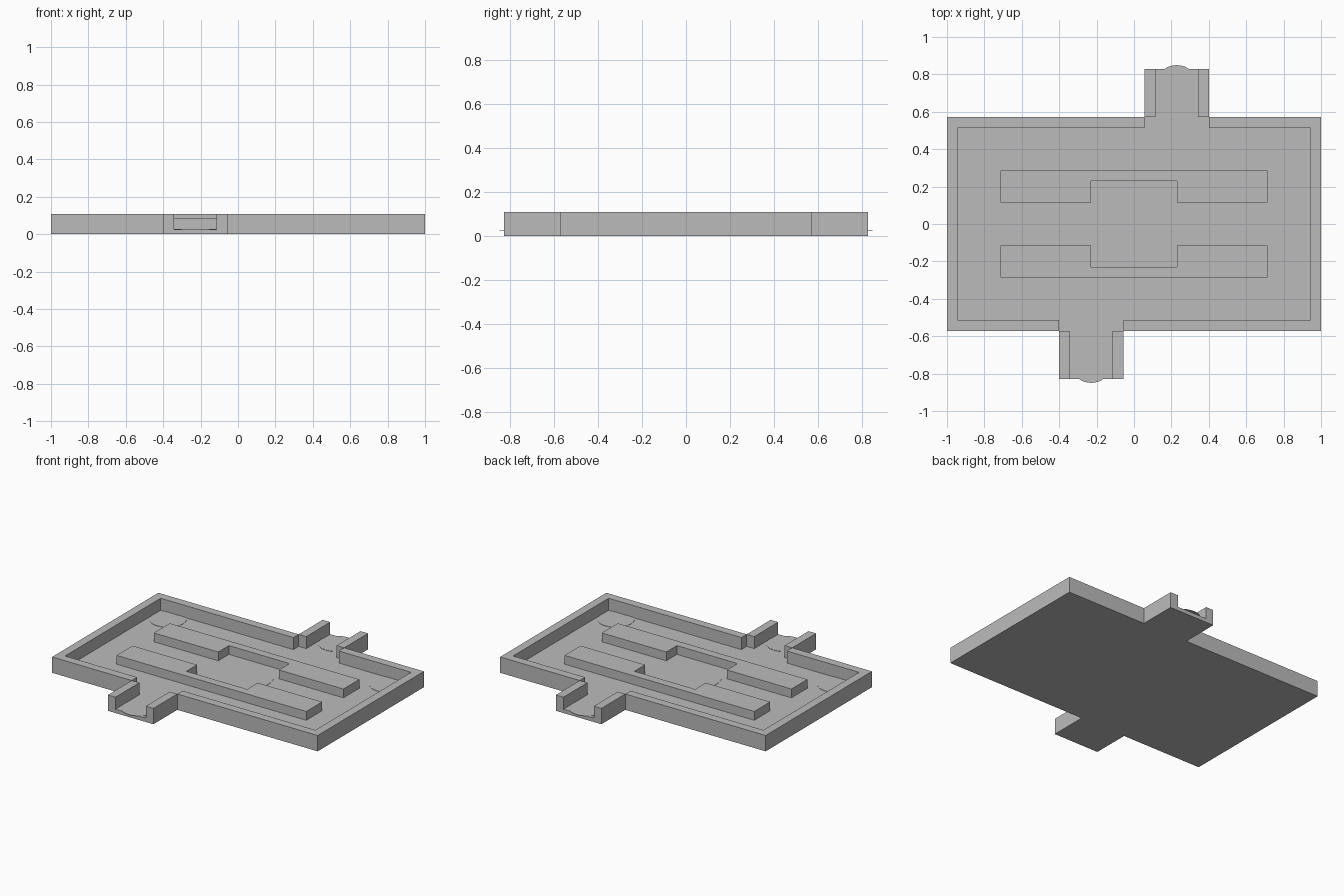
import bpy, bmesh, math

if "Cube" in bpy.data.objects:
    bpy.data.objects.remove(bpy.data.objects["Cube"])

U = 2 / 35                       # plan module: the tray is 35 x 20 modules
FLOOR, WALL, BLOCK = 0.026, 0.108, 0.086

grey = bpy.data.materials.new("plain grey")
grey.diffuse_color = (0.5, 0.5, 0.5, 1)
grey.use_nodes = True
grey.node_tree.nodes["Principled BSDF"].inputs["Base Color"].default_value = grey.diffuse_color


def prism(name, outline, z0, z1, turn=False):
    """Extrude a plan outline (in modules) between two heights; turn = rotate half a circle."""
    s = -U if turn else U
    bm = bmesh.new()
    base = bm.faces.new([bm.verts.new((x * s, y * s, z0)) for x, y in outline])
    top = bmesh.ops.extrude_face_region(bm, geom=[base])["geom"]
    for v in top:
        if isinstance(v, bmesh.types.BMVert):
            v.co.z = z1
    bmesh.ops.recalc_face_normals(bm, faces=bm.faces)
    mesh = bpy.data.meshes.new(name)
    bm.to_mesh(mesh)
    bm.free()
    mesh.materials.append(grey)
    ob = bpy.data.objects.new(name, mesh)
    bpy.context.collection.objects.link(ob)
    return ob


def rect(x0, x1, y0, y1):
    return [(x0, y0), (x1, y0), (x1, y1), (x0, y1)]


def disc(name, x, y, r):
    pts = [(x + r * math.cos(a * math.tau / 48), y + r * math.sin(a * math.tau / 48))
           for a in range(48)]
    prism(name, pts, FLOOR - 0.001, FLOOR + 0.002)


# floor with a porch at the front and the back
prism("floor", [(-17.5, -10), (-7, -10), (-7, -14.5), (-1, -14.5), (-1, -10), (17.5, -10),
                (17.5, 10), (7, 10), (7, 14.5), (1, 14.5), (1, 10), (-17.5, 10)], 0, FLOOR)

# everything else repeats under a half turn
for side, turn in (("back", False), ("front", True)):
    # L-shaped outer wall: short run, corner, side, corner, long run
    prism(side + "_outer_wall",
          [(1, 10), (-17.5, 10), (-17.5, -10), (-16.5, -10), (-16.5, 9), (1, 9)],
          FLOOR, WALL, turn)
    prism(side + "_short_wall", rect(7, 16.5, 9, 10), FLOOR, WALL, turn)
    # porch walls
    prism(side + "_porch_wall_inner", rect(1, 2, 10, 14.5), FLOOR, WALL, turn)
    prism(side + "_porch_wall_outer", rect(6, 7, 10, 14.5), FLOOR, WALL, turn)
    # U-shaped raised block
    prism(side + "_block", [(-12.5, 2), (-4, 2), (-4, 4), (4, 4), (4, 2), (12.5, 2),
                            (12.5, 5), (-12.5, 5)], FLOOR, BLOCK, turn)
    # floor spots
    s = -1 if turn else 1
    disc(side + "_porch_spot", 4 * s, 12.86 * s, 2)
    for x in (-14.5, 14.5):
        disc(side + "_corner_spot", x, 7.5 * s, 2)

disc("centre_spot", 0, 0, 3.9)
